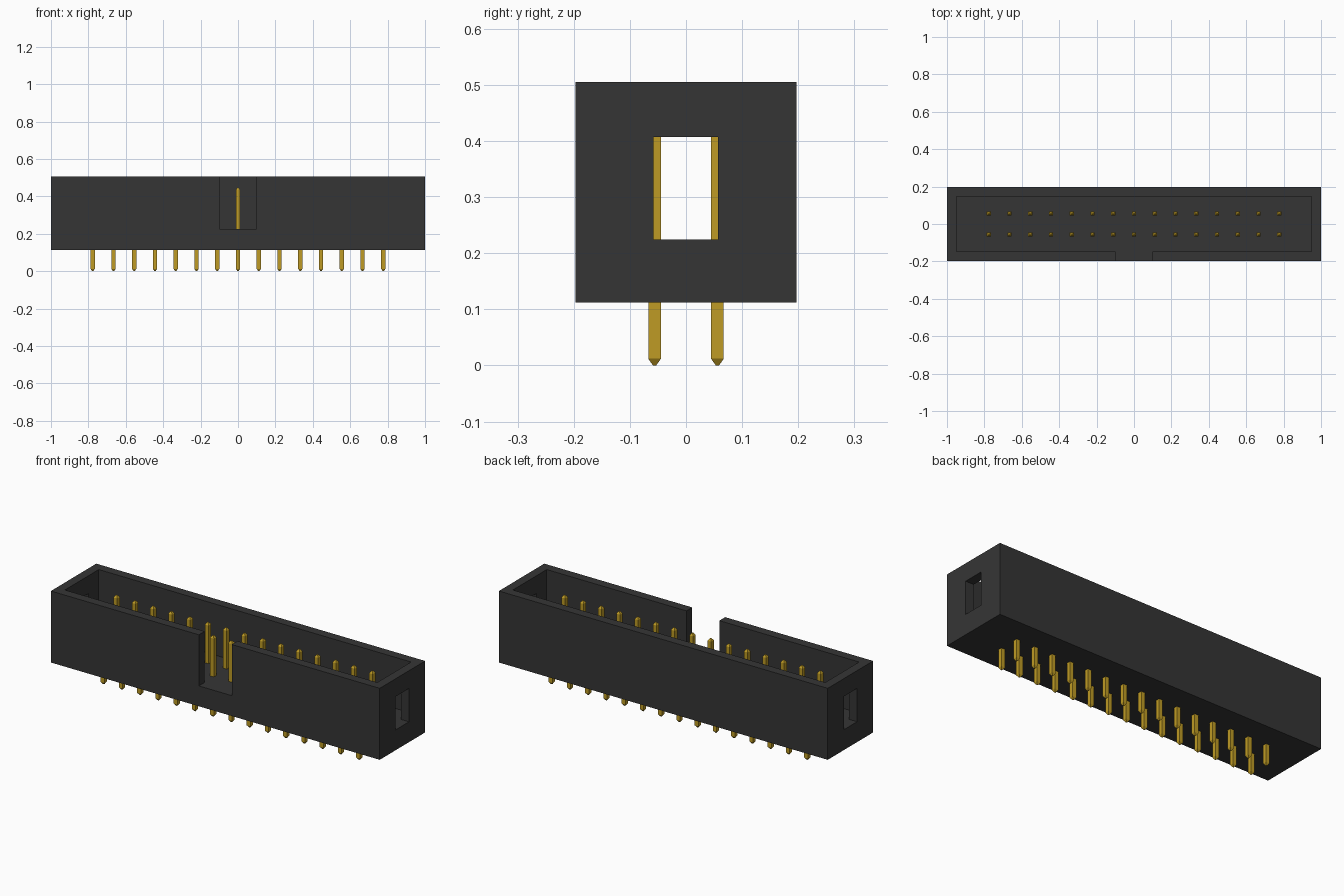
import bpy, bmesh

cube = bpy.data.objects.get("Cube")
if cube:
    bpy.data.objects.remove(cube, do_unlink=True)


def material(name, rgb):
    m = bpy.data.materials.new(name)
    m.use_nodes = True
    m.diffuse_color = (*rgb, 1)
    bsdf = m.node_tree.nodes["Principled BSDF"]
    bsdf.inputs["Base Color"].default_value = (*rgb, 1)
    bsdf.inputs["Roughness"].default_value = 0.6
    return m


black = material("black plastic", (0.036, 0.036, 0.036))
gold = material("gold plating", (0.52, 0.33, 0.018))


def make_object(name, bm, mat):
    bmesh.ops.recalc_face_normals(bm, faces=bm.faces)
    mesh = bpy.data.meshes.new(name)
    bm.to_mesh(mesh)
    bm.free()
    mesh.materials.append(mat)
    ob = bpy.data.objects.new(name, mesh)
    bpy.context.collection.objects.link(ob)
    return ob


def box(name, lo, hi, mat):
    bm = bmesh.new()
    bmesh.ops.create_cube(bm, size=1)
    for v in bm.verts:
        v.co = [(a + b) / 2 + c * (b - a) for a, b, c in zip(lo, hi, v.co)]
    return make_object(name, bm, mat)


# Shrouded housing: block with cavity, front key slot and end windows cut out
FLOOR, TOP = 0.224, 0.505
housing = box("housing", (-1, -0.197, 0.112), (1, 0.197, TOP), black)
cutters = [
    box("cavity_cutter", (-0.95, -0.147, FLOOR), (0.95, 0.147, 0.6), black),
    box("key_slot_cutter", (-0.1, -0.3, FLOOR), (0.1, 0, 0.6), black),
    box("end_window_cutter", (-1.2, -0.058, FLOOR), (1.2, 0.057, 0.407), black),
]
bpy.context.view_layer.objects.active = housing
for cutter in cutters:
    cutter.hide_render = True
    mod = housing.modifiers.new(cutter.name, "BOOLEAN")
    mod.operation = "DIFFERENCE"
    mod.solver = "EXACT"
    mod.object = cutter
    bpy.ops.object.modifier_apply(modifier=mod.name)
    bpy.data.objects.remove(cutter, do_unlink=True)

# Square contact pin with tapered ends, shared by the whole 2 x 15 grid
PITCH = 0.111
bm = bmesh.new()
rings = []
for z, r in ((0, 0.003), (0.012, 0.0112), (0.434, 0.0112), (0.446, 0.003)):
    rings.append([bm.verts.new((x * r, y * r, z))
                  for x, y in ((-1, -1), (1, -1), (1, 1), (-1, 1))])
for a, b in zip(rings, rings[1:]):
    for i in range(4):
        j = (i + 1) % 4
        bm.faces.new((a[i], a[j], b[j], b[i]))
bm.faces.new(rings[0])
bm.faces.new(rings[-1])
first_pin = make_object("pin_front_01", bm, gold)

for row, y in (("front", -0.056), ("back", 0.056)):
    for i in range(15):
        pin = first_pin
        if row != "front" or i > 0:
            pin = bpy.data.objects.new(f"pin_{row}_{i + 1:02d}", first_pin.data)
            bpy.context.collection.objects.link(pin)
        pin.location = ((i - 7) * PITCH, y, 0)
